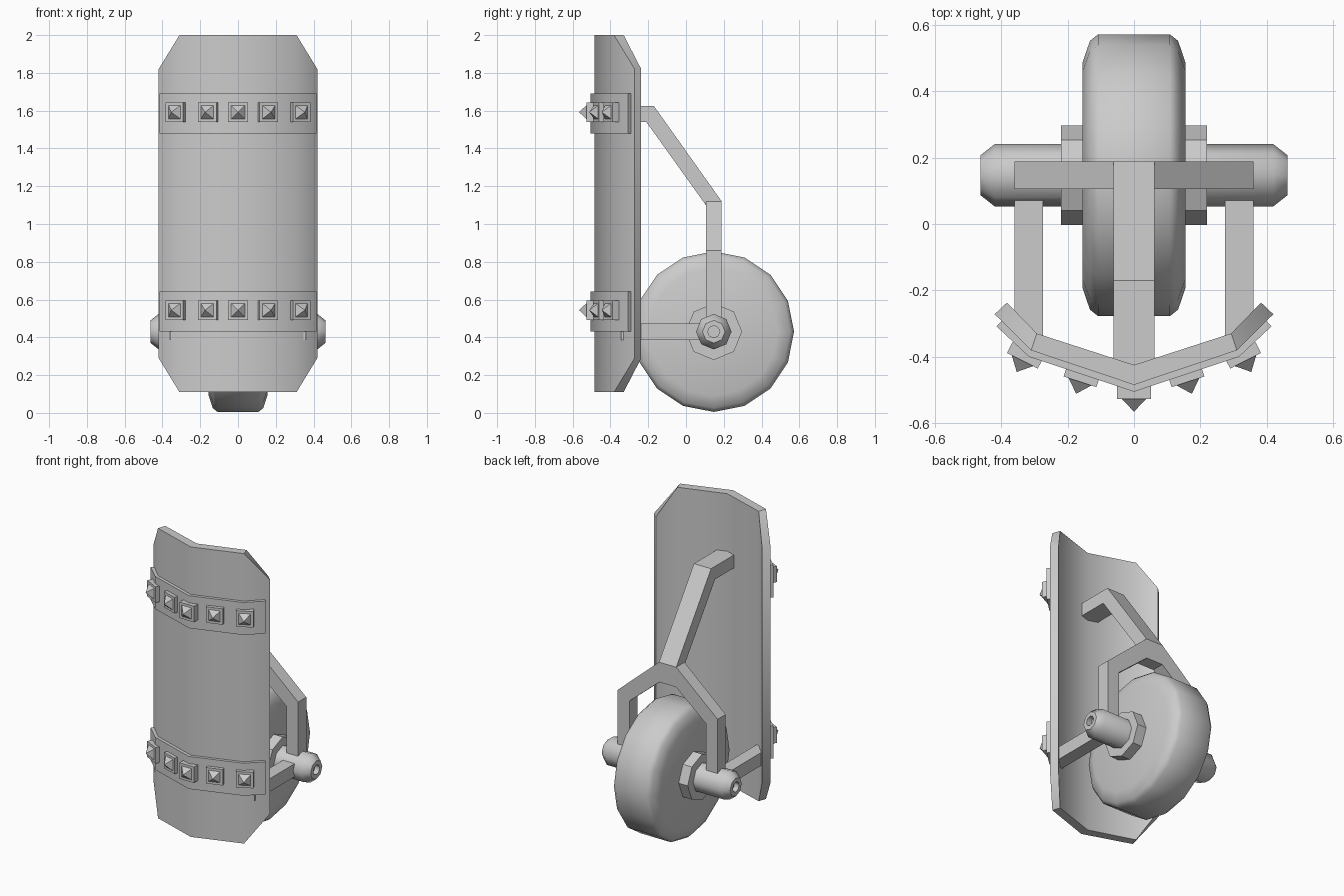
import bpy, bmesh, math
from mathutils import Vector, Matrix

if "Cube" in bpy.data.objects:
    bpy.data.objects.remove(bpy.data.objects["Cube"], do_unlink=True)

grey = bpy.data.materials.new("plain_grey")
grey.use_nodes = True
grey.diffuse_color = (0.6, 0.6, 0.6, 1)
grey.node_tree.nodes["Principled BSDF"].inputs["Base Color"].default_value = (0.6, 0.6, 0.6, 1)

AXLE_Y, AXLE_Z = 0.147, 0.43


def finish(name, bm, smooth=None):
    bmesh.ops.remove_doubles(bm, verts=bm.verts, dist=0.0005)
    bmesh.ops.recalc_face_normals(bm, faces=bm.faces)
    mesh = bpy.data.meshes.new(name)
    bm.to_mesh(mesh)
    bm.free()
    mesh.materials.append(grey)
    obj = bpy.data.objects.new(name, mesh)
    bpy.context.collection.objects.link(obj)
    if smooth:
        bpy.ops.object.select_all(action="DESELECT")
        obj.select_set(True)
        bpy.context.view_layer.objects.active = obj
        bpy.ops.object.shade_smooth_by_angle(angle=math.radians(smooth))
    return obj


def mirrored(half):
    """Mirror a half outline, listed from the centre outward, to the -x side."""
    return [(-p[0], *p[1:]) for p in reversed(half[1:])] + half


def folded_plate(name, front, back, heights):
    """Upright folded sheet: front and back (x, y) half lines, (low, high) per column."""
    bm = bmesh.new()
    spans = [h[1:] for h in mirrored([(0, *h) for h in heights])]
    rings = []
    for f, b, (lo, hi) in zip(mirrored(front), mirrored(back), spans):
        rings.append([bm.verts.new(c) for c in
                      ((*f, lo), (*f, hi), (*b, hi), (*b, lo))])
    for r, s in zip(rings, rings[1:]):
        for i in range(4):
            j = (i + 1) % 4
            bm.faces.new((r[i], r[j], s[j], s[i]))
    bm.faces.new(rings[0])
    bm.faces.new(rings[-1])
    return finish(name, bm, 40)


def prism(name, outline, offset):
    bm = bmesh.new()
    face = bm.faces.new([bm.verts.new(p) for p in outline])
    out = bmesh.ops.extrude_face_region(bm, geom=[face])["geom"]
    bmesh.ops.translate(bm, vec=offset, verts=[v for v in out if isinstance(v, bmesh.types.BMVert)])
    return finish(name, bm)


def lathe(name, half, sides, smooth):
    """Turn an (x, radius) half profile around the axle line."""
    profile = mirrored(half)
    bm = bmesh.new()
    verts = [bm.verts.new((x, AXLE_Y + r, AXLE_Z)) for x, r in profile]
    edges = [bm.edges.new(pair) for pair in zip(verts, verts[1:])]
    bmesh.ops.spin(bm, geom=verts + edges, cent=(0, AXLE_Y, AXLE_Z), axis=(1, 0, 0),
                   angle=math.tau, steps=sides, use_duplicate=False)
    return finish(name, bm, smooth)


# Folded shield with clipped corners
folded_plate("shield",
             [(0, -0.485), (0.31, -0.381), (0.42, -0.272)],
             [(0, -0.425), (0.293, -0.33), (0.383, -0.237)],
             [(0.11, 2.0), (0.11, 2.0), (0.29, 1.82)])

# Two studded bands
STUDS = [(0, -0.503, 0), (0.155, -0.452, 18), (0.325, -0.39, 27)]
for label, z in (("lower", 0.537), ("upper", 1.585)):
    folded_plate(label + "_band",
                 [(0, -0.506), (0.317, -0.4), (0.415, -0.308)],
                 [(0, -0.47), (0.305, -0.368), (0.395, -0.288)],
                 [(z - 0.106, z + 0.106)] * 3)
    for n, (x, y, turn) in enumerate(mirrored(STUDS)):
        turn = math.copysign(turn, x)
        place = Matrix.Translation((x, y, z + 0.007)) @ Matrix.Rotation(math.radians(turn), 4, "Z")
        # Square base
        bm = bmesh.new()
        bmesh.ops.create_cube(bm, size=1, matrix=place @ Matrix.Diagonal((0.104, 0.05, 0.104, 1)))
        finish(f"{label}_stud_base_{n}", bm)
        # Pyramid point
        bm = bmesh.new()
        w = 0.037
        base = [bm.verts.new(place @ Vector((a * w, -0.024, b * w)))
                for a, b in ((-1, -1), (1, -1), (1, 1), (-1, 1))]
        tip = bm.verts.new(place @ Vector((0, -0.063, 0)))
        bm.faces.new(base)
        for i in range(4):
            bm.faces.new((base[i], base[(i + 1) % 4], tip))
        finish(f"{label}_stud_point_{n}", bm)

# Wheel, hub and axle with hollow ends
lathe("wheel", [(0, 0.425), (0.108, 0.425), (0.133, 0.405), (0.155, 0.34), (0.155, 0)], 16, 55)
lathe("hub", [(0, 0.15), (0.22, 0.15), (0.22, 0)], 8, 30)
lathe("axle", [(0, 0.094), (0.42, 0.094), (0.463, 0.06), (0.463, 0.032), (0.43, 0.032), (0.43, 0)], 8, 50)

# Forked bracket straddling the wheel
fork = mirrored([(0, 1.12), (0.062, 1.12), (0.36, 0.86), (0.36, 0.43)])
fork += [(0.275, 0.43), (0.275, 0.81), (0.06, 0.99), (-0.06, 0.99), (-0.275, 0.81), (-0.275, 0.43)]
prism("fork", [(x, 0.105, z) for x, z in fork], (0, 0.084, 0))

# Bent strut from the fork to the back of the shield
strut = [(-0.44, 1.54), (-0.21, 1.54), (0.105, 1.1), (0.189, 1.04), (0.189, 1.12), (-0.17, 1.625), (-0.44, 1.625)]
prism("upper_strut", [(-0.062, y, z) for y, z in strut], (0.124, 0, 0))

# Lower arms from the axle to the shield
for side, x in (("right", -0.36), ("left", 0.275)):
    arm = [(-0.345, 0.387), (0.147, 0.387), (0.147, 0.472), (-0.345, 0.472)]
    prism(side + "_lower_arm", [(x, y, z) for y, z in arm], (0.085, 0, 0))
